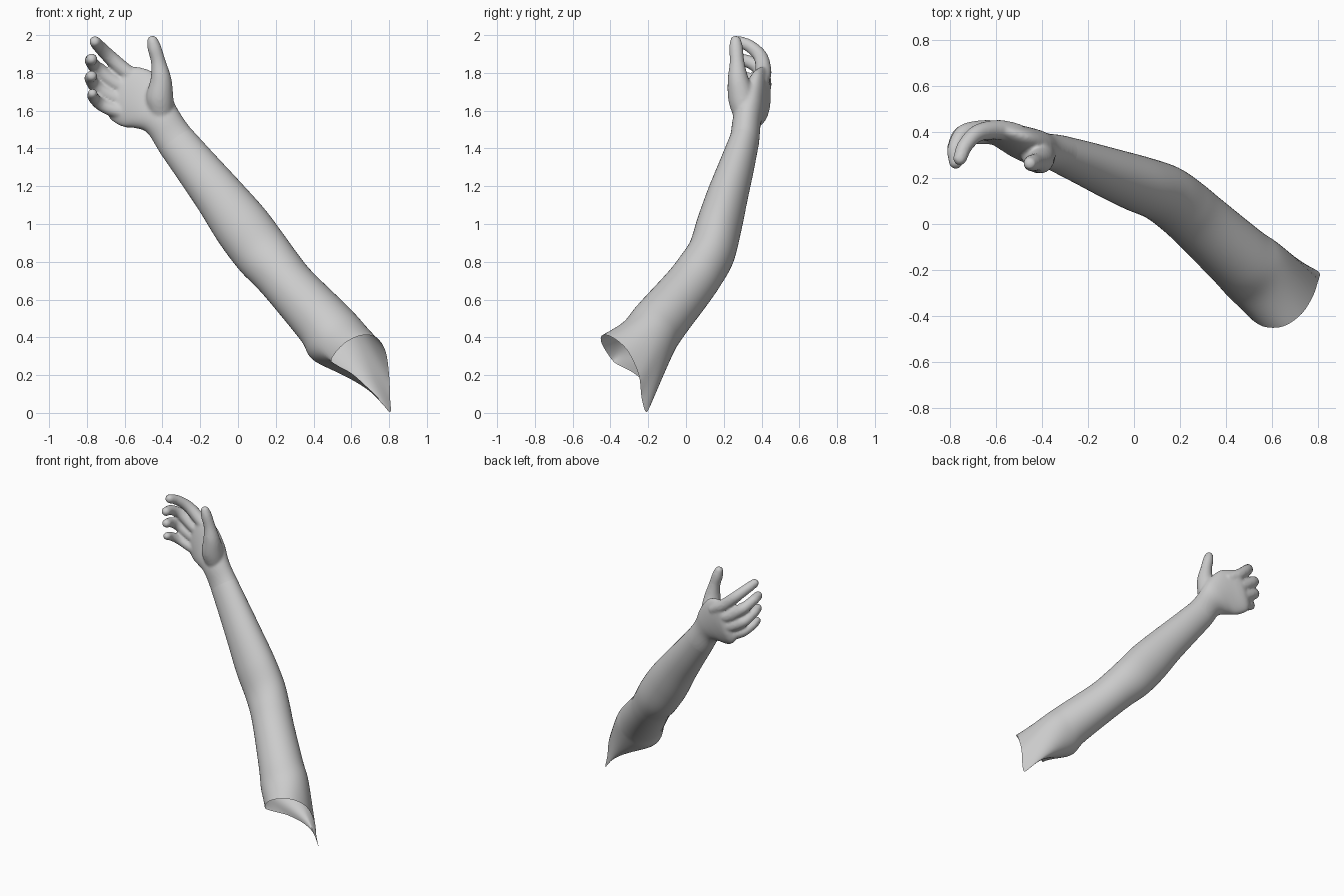
import bpy, bmesh
from math import sin, cos, pi
from mathutils import Vector

if "Cube" in bpy.data.objects:
    bpy.data.objects.remove(bpy.data.objects["Cube"])

SIDES = 48


def catmull(a, b, c, d, t):
    return 0.5 * (2 * b + (c - a) * t + (2 * a - 5 * b + 4 * c - d) * t * t
                  + (3 * b - a - 3 * c + d) * t ** 3)


def sections(rows, ref, n=SIDES):
    """Elliptical rings (x, y, z, width, depth) square to the centre line."""
    pts = [Vector(r[:3]) for r in rows]
    rings = []
    for i, r in enumerate(rows):
        t = (pts[min(i + 1, len(pts) - 1)] - pts[max(i - 1, 0)]).normalized()
        u = Vector(ref).cross(t).normalized()
        v = t.cross(u)
        rings.append([pts[i] + u * r[3] * cos(2 * pi * k / n)
                      + v * r[4] * sin(2 * pi * k / n) for k in range(n)])
    return rings


def loft(bm, keys, steps=6, capped=True):
    """Skin a smooth tube through the key rings."""
    rings, last, n = [], len(keys) - 1, len(keys[0])
    for i in range(last):
        a, b, c, d = (keys[max(i - 1, 0)], keys[i], keys[i + 1],
                      keys[min(i + 2, last)])
        for s in range(steps):
            rings.append([catmull(a[k], b[k], c[k], d[k], s / steps)
                          for k in range(n)])
    rings.append(keys[-1])
    vs = [[bm.verts.new(p) for p in ring] for ring in rings]
    for lo, hi in zip(vs, vs[1:]):
        for k in range(n):
            bm.faces.new((lo[k], lo[(k + 1) % n], hi[(k + 1) % n], hi[k]))
    if capped:
        bm.faces.new(vs[0][::-1])
        bm.faces.new(vs[-1])


def digit(bm, rows, ref):
    """Finger with a rounded tip."""
    rows = [(*r, r[3]) for r in rows]
    tip, r = Vector(rows[-1][:3]), rows[-1][3]
    d = (tip - Vector(rows[-2][:3])).normalized()
    for along, size in ((0.6, 0.8), (0.9, 0.43), (1.0, 0.1)):
        rows.append((*(tip + d * r * along), r * size, r * size))
    loft(bm, sections(rows, ref, 20))


def finish(bm, name):
    bmesh.ops.recalc_face_normals(bm, faces=bm.faces)
    for f in bm.faces:
        f.smooth = True
    me = bpy.data.meshes.new(name)
    bm.to_mesh(me)
    bm.free()
    ob = bpy.data.objects.new(name, me)
    bpy.context.collection.objects.link(ob)
    return ob


# Open shoulder rim
rim = [Vector(p) for p in (
    (.78, -.31, .33), (.80, -.25, .20), (.805, -.235, .08), (.805, -.21, .003),
    (.745, -.18, .075), (.68, -.20, .14), (.60, -.275, .21), (.52, -.36, .255),
    (.495, -.395, .285), (.56, -.445, .365), (.65, -.445, .41), (.73, -.39, .40))]
m = len(rim)
rim_ring = [catmull(*(rim[(i + j) % m] for j in (-1, 0, 1, 2)), s / 4)
            for i in range(m) for s in range(4)]

# Centre line from shoulder to knuckles
rows = [
    (.53, -.21, .38, .163, .158), (.45, -.14, .48, .152, .147),
    (.29, .005, .655, .138, .135), (.21, .075, .75, .14, .13),
    (.125, .135, .85, .15, .125), (.02, .175, .99, .15, .12),
    (-.10, .22, 1.15, .132, .108), (-.215, .265, 1.295, .117, .094),
    (-.33, .308, 1.44, .104, .079), (-.40, .322, 1.545, .102, .075),
    (-.46, .345, 1.61, .135, .072), (-.53, .375, 1.66, .165, .06),
    (-.61, .405, 1.69, .155, .046), (-.645, .408, 1.705, .13, .03)]
keys = sections(rows, (0, 1, 0))

# Arm: open shell
bm = bmesh.new()
loft(bm, [rim_ring] + keys[:9], steps=8, capped=False)
finish(bm, "arm")

# Hand: palm, fingers and thumb blended together
bm = bmesh.new()
loft(bm, keys[7:])
fingers = {
    "index": [(-.50, .395, 1.745, .04), (-.59, .41, 1.803, .043), (-.68, .395, 1.885, .038),
              (-.735, .34, 1.94, .034), (-.757, .285, 1.965, .03)],
    "middle": [(-.53, .395, 1.70, .04), (-.64, .41, 1.74, .043), (-.74, .395, 1.815, .038),
               (-.777, .33, 1.86, .034), (-.775, .27, 1.872, .031)],
    "ring": [(-.54, .39, 1.64, .04), (-.655, .405, 1.67, .042), (-.75, .39, 1.725, .037),
             (-.78, .33, 1.768, .033), (-.775, .275, 1.783, .03)],
    "little": [(-.55, .375, 1.58, .035), (-.66, .385, 1.605, .038), (-.73, .37, 1.635, .033),
               (-.767, .32, 1.672, .03), (-.77, .275, 1.69, .027)]}
for f in fingers.values():
    digit(bm, f, (0, 0, 1))
digit(bm, [(-.405, .315, 1.58, .065), (-.415, .295, 1.67, .073), (-.408, .275, 1.77, .055),
           (-.422, .27, 1.86, .039), (-.442, .265, 1.93, .037), (-.452, .263, 1.968, .03)],
      (0, 1, 0))
hand = finish(bm, "hand")
bpy.context.view_layer.objects.active = hand
hand.select_set(True)
mod = hand.modifiers.new("blend", 'REMESH')
mod.mode, mod.voxel_size, mod.use_smooth_shade = 'VOXEL', 0.009, True
mod2 = hand.modifiers.new("soften", 'SMOOTH')
mod2.factor, mod2.iterations = 0.5, 6
for name in ("blend", "soften"):
    bpy.ops.object.modifier_apply(modifier=name)

# Trim the hidden forearm stub so the hand meets the arm
bm = bmesh.new()
bm.from_mesh(hand.data)
axis = (Vector(rows[9][:3]) - Vector(rows[7][:3])).normalized()
bmesh.ops.bisect_plane(bm, geom=bm.verts[:] + bm.edges[:] + bm.faces[:],
                       plane_co=Vector(rows[8][:3]) - axis * .004, plane_no=axis,
                       clear_inner=True)
bm.to_mesh(hand.data)
bm.free()
